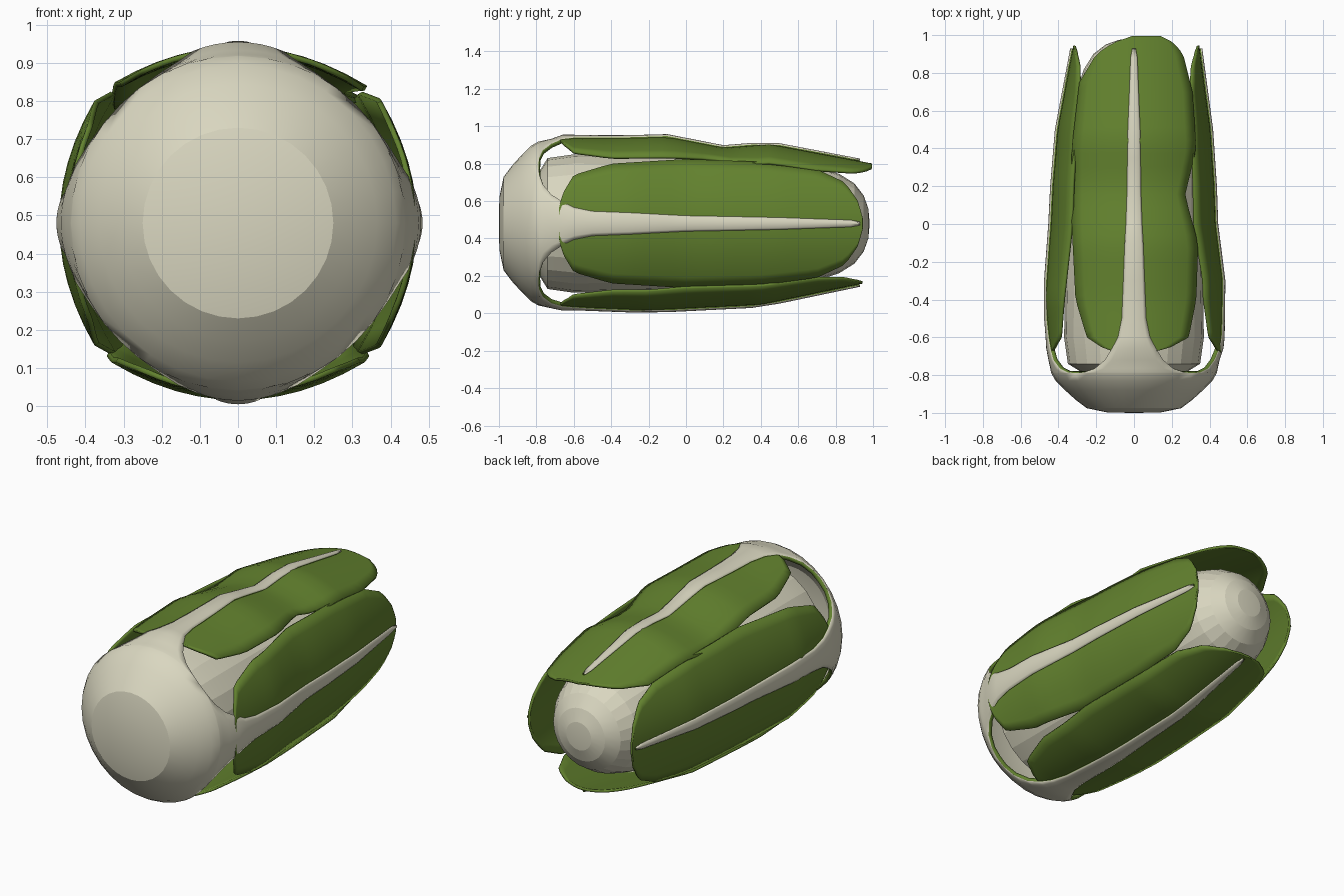
import bpy
import bmesh
import math
from mathutils import Vector

default_cube = bpy.data.objects.get("Cube")
if default_cube:
    bpy.data.objects.remove(default_cube, do_unlink=True)

AXIS_HEIGHT = 0.48


def make_material(name, colour):
    material = bpy.data.materials.new(name)
    material.use_nodes = True
    material.diffuse_color = (*colour, 1)
    shader = material.node_tree.nodes["Principled BSDF"]
    shader.inputs["Base Color"].default_value = (*colour, 1)
    shader.inputs["Roughness"].default_value = 0.8
    return material


cream = make_material("cream stalk", (0.70, 0.68, 0.53))
green = make_material("leaf green", (0.125, 0.225, 0.028))


def interpolate(profile, y):
    """Piecewise linear value of a list of (y, value) points."""
    if y <= profile[0][0]:
        return profile[0][1]
    for (start, first), (end, second) in zip(profile, profile[1:]):
        if y <= end:
            return first + (second - first) * (y - start) / (end - start)
    return profile[-1][1]


def place(turn, across, outward, y):
    """Point in the frame of a leaf that is turned around the long axis."""
    s, c = math.sin(turn), math.cos(turn)
    return Vector((across * c + outward * s, y, AXIS_HEIGHT - across * s + outward * c))


def add_grid(bm, rows):
    verts = [[bm.verts.new(point) for point in row] for row in rows]
    for low, high in zip(verts, verts[1:]):
        for j in range(len(low) - 1):
            bm.faces.new((low[j], low[j + 1], high[j + 1], high[j]))


def finish(bm, name, materials, smooth_angle=None):
    bmesh.ops.remove_doubles(bm, verts=bm.verts, dist=0.0005)
    mesh = bpy.data.meshes.new(name)
    bm.to_mesh(mesh)
    bm.free()
    obj = bpy.data.objects.new(name, mesh)
    bpy.context.collection.objects.link(obj)
    for material in materials:
        mesh.materials.append(material)
    if smooth_angle:
        bpy.ops.object.select_all(action="DESELECT")
        obj.select_set(True)
        bpy.context.view_layer.objects.active = obj
        bpy.ops.object.shade_smooth_by_angle(angle=math.radians(smooth_angle))
    return obj


def thicken(obj, thickness, offset, rim=0):
    modifier = obj.modifiers.new("thickness", "SOLIDIFY")
    modifier.thickness = thickness
    modifier.offset = offset
    modifier.material_offset_rim = rim


# Midrib distance from the long axis, and half widths on both sides of it
side_width = [(-0.68, 0.08), (-0.66, 0.16), (-0.6, 0.26), (-0.4, 0.32), (0, 0.345),
              (0.4, 0.33), (0.7, 0.29), (0.85, 0.22), (0.92, 0.12), (0.945, 0.03)]
top_width_low = [(-0.68, 0.08), (-0.66, 0.16), (-0.6, 0.25), (-0.4, 0.31), (0, 0.33),
                 (0.4, 0.33), (0.75, 0.29), (0.9, 0.2), (0.96, 0.11), (0.995, 0.01)]
top_width_high = [(-0.68, 0.08), (-0.66, 0.18), (-0.6, 0.29), (-0.4, 0.33), (-0.1, 0.34),
                  (0.15, 0.27), (0.4, 0.33), (0.7, 0.31), (0.9, 0.26), (0.96, 0.21), (0.995, 0.14)]
leaves = {
    "top": (0, [(-0.65, 0.462), (-0.4, 0.456), (-0.1, 0.464), (0.2, 0.405),
                (0.45, 0.425), (1, 0.32)], top_width_low, top_width_high),
    "left": (90, [(-0.6, 0.466), (-0.3, 0.47), (0, 0.432), (0.2, 0.425),
                  (0.5, 0.405), (0.95, 0.345)], side_width, side_width),
    "bottom": (180, [(-0.6, 0.45), (-0.2, 0.465), (0.4, 0.435), (0.95, 0.32)],
               side_width, side_width),
    "right": (270, [(-0.65, 0.45), (-0.4, 0.47), (0, 0.44), (0.2, 0.43),
                    (0.5, 0.405), (0.95, 0.32)], side_width, side_width),
}

# Rounded base and the angle each midrib spans after the arches open
base_profile = [(-1, 0), (-0.998, 0.14), (-0.975, 0.25), (-0.93, 0.31), (-0.88, 0.365),
                (-0.83, 0.415), (-0.79, 0.438), (-0.72, 0.453)]
rib_angle = [(-0.79, 45), (-0.785, 37), (-0.765, 28), (-0.72, 20), (-0.66, 14.5), (-0.6, 10.5),
             (-0.5, 8), (0, 5.5), (0.5, 4.5), (0.88, 3), (0.93, 1.5)]
rib_rows = sorted({y for y, _ in base_profile + rib_angle}
                  | {-0.3, -0.1, 0.2, 0.35, 0.7})

# Base cup that grows into four midribs, with green arch edges
bm = bmesh.new()
columns = 8
for degrees, spine, _, _ in leaves.values():
    turn = math.radians(degrees)
    cup_and_rib = base_profile + spine
    rows = []
    for y in rib_rows:
        half = math.radians(interpolate(rib_angle, y))
        radius = interpolate(cup_and_rib, y)
        row = []
        for j in range(columns + 1):
            s = 2 * j / columns - 1
            bulge = 0.006 + 0.008 * (1 - s * s) if y > -0.7 else 0
            r = radius + bulge
            row.append(place(turn, r * math.sin(s * half), r * math.cos(s * half), y))
        rows.append(row)
    add_grid(bm, rows)
stalk = finish(bm, "base_and_midribs", (cream, green), 22)
thicken(stalk, 0.022, -1, rim=1)

# Four leaf blades, arched across and following their midribs
for name, (degrees, spine, low_width, high_width) in leaves.items():
    turn = math.radians(degrees)
    bm = bmesh.new()
    start, end = low_width[0][0], low_width[-1][0]
    steps, half_columns = 36, 6
    rows = []
    for i in range(steps + 1):
        # Rows gather towards both rounded ends
        y = start + (end - start) * (1 - math.cos(math.pi * i / steps)) / 2
        outward = interpolate(spine, y)
        row = []
        for j in range(-half_columns, half_columns + 1):
            width = interpolate(low_width if j < 0 else high_width, y)
            across = width * j / half_columns
            row.append(place(turn, across, outward - 0.9 * across ** 2, y))
        rows.append(row)
    add_grid(bm, rows)
    blade = finish(bm, name + "_leaf_blade", (green,), 40)
    thicken(blade, 0.014, -1)

# Closed heart of the plant, a faceted rounded body
bm = bmesh.new()
heart_profile = [(-0.85, 0), (-0.82, 0.22), (-0.74, 0.35), (-0.6, 0.37), (-0.3, 0.365),
                 (0, 0.355), (0.3, 0.345), (0.55, 0.33), (0.7, 0.305), (0.82, 0.265),
                 (0.9, 0.215), (0.95, 0.15), (0.975, 0.08), (0.982, 0)]
sides = 24
add_grid(bm, [[place(math.tau * j / sides, 0, r, y) for j in range(sides + 1)]
              for y, r in heart_profile])
finish(bm, "heart", (cream,), 12)
